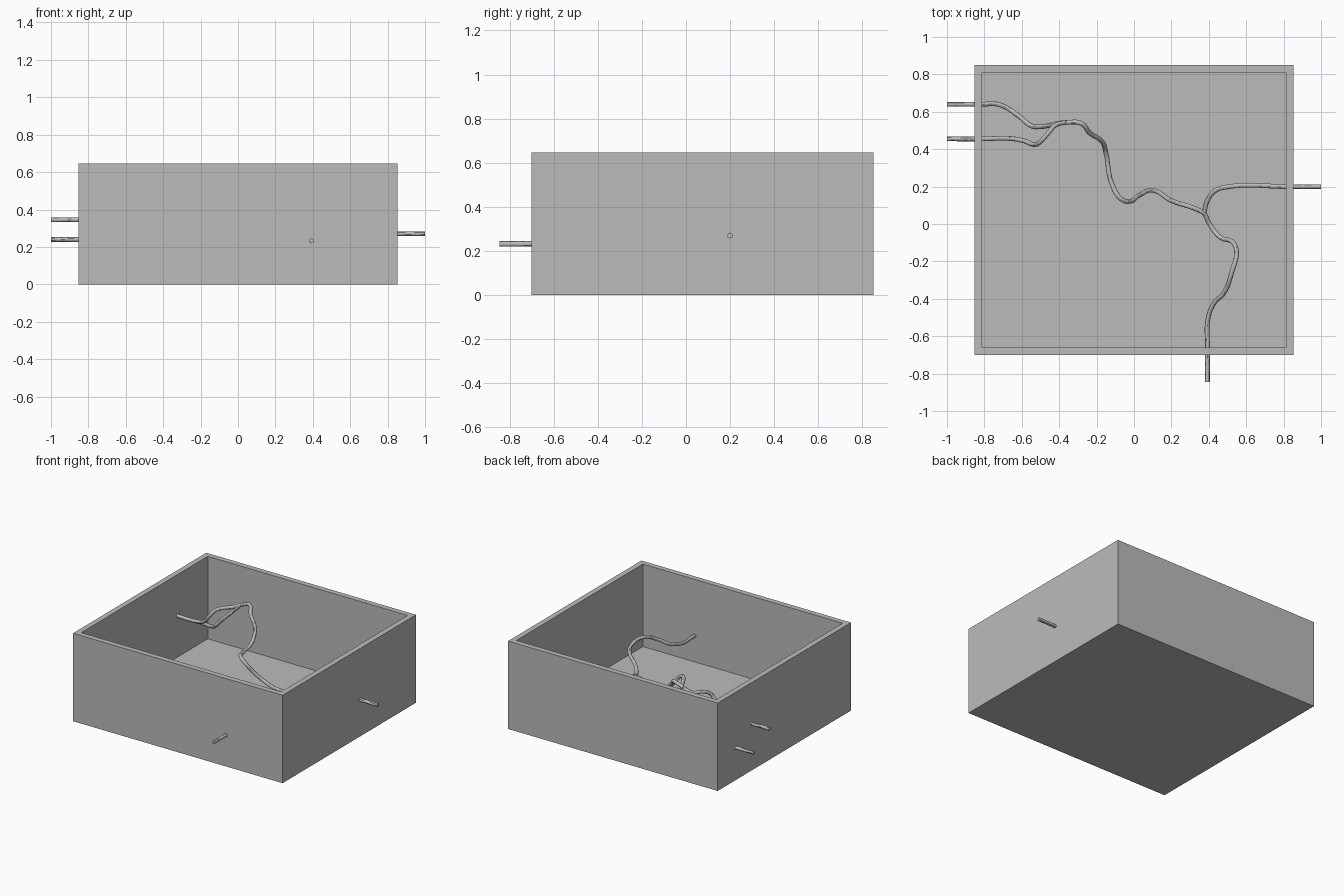
import bpy
import bmesh
from mathutils import Vector

cube = bpy.data.objects.get("Cube")
if cube:
    bpy.data.objects.remove(cube, do_unlink=True)

GREY = (0.5, 0.5, 0.5, 1)
grey = bpy.data.materials.new("plain grey")
grey.use_nodes = True
grey.diffuse_color = GREY
grey.node_tree.nodes["Principled BSDF"].inputs["Base Color"].default_value = GREY

WALL = 0.04
RADIUS = 0.0125
LOW, HIGH = Vector((-0.853, -0.7, 0)), Vector((0.853, 0.85, 0.647))


def open_box(name):
    """Box with an inset top pushed down to leave walls and a floor."""
    bm = bmesh.new()
    bmesh.ops.create_cube(bm, size=1)
    size, middle = HIGH - LOW, (HIGH + LOW) / 2
    for v in bm.verts:
        v.co = Vector(a * b for a, b in zip(v.co, size)) + middle
    top = max(bm.faces, key=lambda f: f.calc_center_median().z)
    bmesh.ops.inset_region(bm, faces=[top], thickness=WALL, use_even_offset=True)
    well = bmesh.ops.extrude_discrete_faces(bm, faces=[top])["faces"][0]
    for v in well.verts:
        v.co.z = WALL
    bmesh.ops.recalc_face_normals(bm, faces=bm.faces)
    mesh = bpy.data.meshes.new(name)
    bm.to_mesh(mesh)
    bm.free()
    mesh.materials.append(grey)
    bpy.context.collection.objects.link(bpy.data.objects.new(name, mesh))


def pipe(name, points):
    """Round capped tube swept along a smooth path."""
    curve = bpy.data.curves.new(name + " path", "CURVE")
    curve.dimensions = "3D"
    curve.bevel_depth = RADIUS
    curve.bevel_resolution = 4
    curve.use_fill_caps = True
    curve.resolution_u = 10
    spline = curve.splines.new("BEZIER")
    spline.bezier_points.add(len(points) - 1)
    for p, co in zip(spline.bezier_points, points):
        p.co = co
        p.handle_left_type = p.handle_right_type = "AUTO"
    path = bpy.data.objects.new(name + " path", curve)
    bpy.context.collection.objects.link(path)
    graph = bpy.context.evaluated_depsgraph_get()
    mesh = bpy.data.meshes.new_from_object(path.evaluated_get(graph))
    bpy.data.objects.remove(path, do_unlink=True)
    mesh.materials.clear()
    mesh.materials.append(grey)
    obj = bpy.data.objects.new(name, mesh)
    bpy.context.collection.objects.link(obj)
    bpy.ops.object.select_all(action="DESELECT")
    obj.select_set(True)
    bpy.context.view_layer.objects.active = obj
    bpy.ops.object.shade_smooth_by_angle()


open_box("open_box")

# Two inlets meet, run down as one pipe, then split into two outlets
merge = (-0.36, 0.545, 0.513)
split = (0.375, 0.06, 0.215)

pipe("upper_inlet", [
    (-1, 0.455, 0.345), (-0.82, 0.455, 0.345), (-0.66, 0.457, 0.345),
    (-0.59, 0.445, 0.365), (-0.53, 0.425, 0.43), (-0.5, 0.44, 0.47),
    (-0.46, 0.485, 0.485), (-0.42, 0.528, 0.485), merge])

pipe("lower_inlet", [
    (-1, 0.64, 0.24), (-0.82, 0.64, 0.24), (-0.72, 0.638, 0.24),
    (-0.62, 0.58, 0.27), (-0.55, 0.525, 0.315), (-0.5, 0.52, 0.37),
    (-0.42, 0.535, 0.45), merge])

pipe("main_pipe", [
    merge, (-0.28, 0.537, 0.535), (-0.24, 0.49, 0.5), (-0.17, 0.44, 0.425),
    (-0.15, 0.38, 0.36), (-0.12, 0.22, 0.345), (-0.07, 0.135, 0.36),
    (-0.03, 0.12, 0.34), (0.03, 0.155, 0.26), (0.1, 0.18, 0.205),
    (0.2, 0.125, 0.215), (0.32, 0.085, 0.225), split])

pipe("side_outlet", [
    split, (0.39, 0.12, 0.23), (0.43, 0.175, 0.25), (0.51, 0.2, 0.27),
    (0.82, 0.2, 0.27), (1, 0.2, 0.27)])

pipe("front_outlet", [
    split, (0.41, -0.01, 0.195), (0.46, -0.07, 0.22), (0.53, -0.1, 0.29),
    (0.548, -0.15, 0.32), (0.525, -0.25, 0.342), (0.48, -0.37, 0.29),
    (0.43, -0.42, 0.255), (0.397, -0.5, 0.233), (0.393, -0.66, 0.232),
    (0.393, -0.845, 0.232)])
